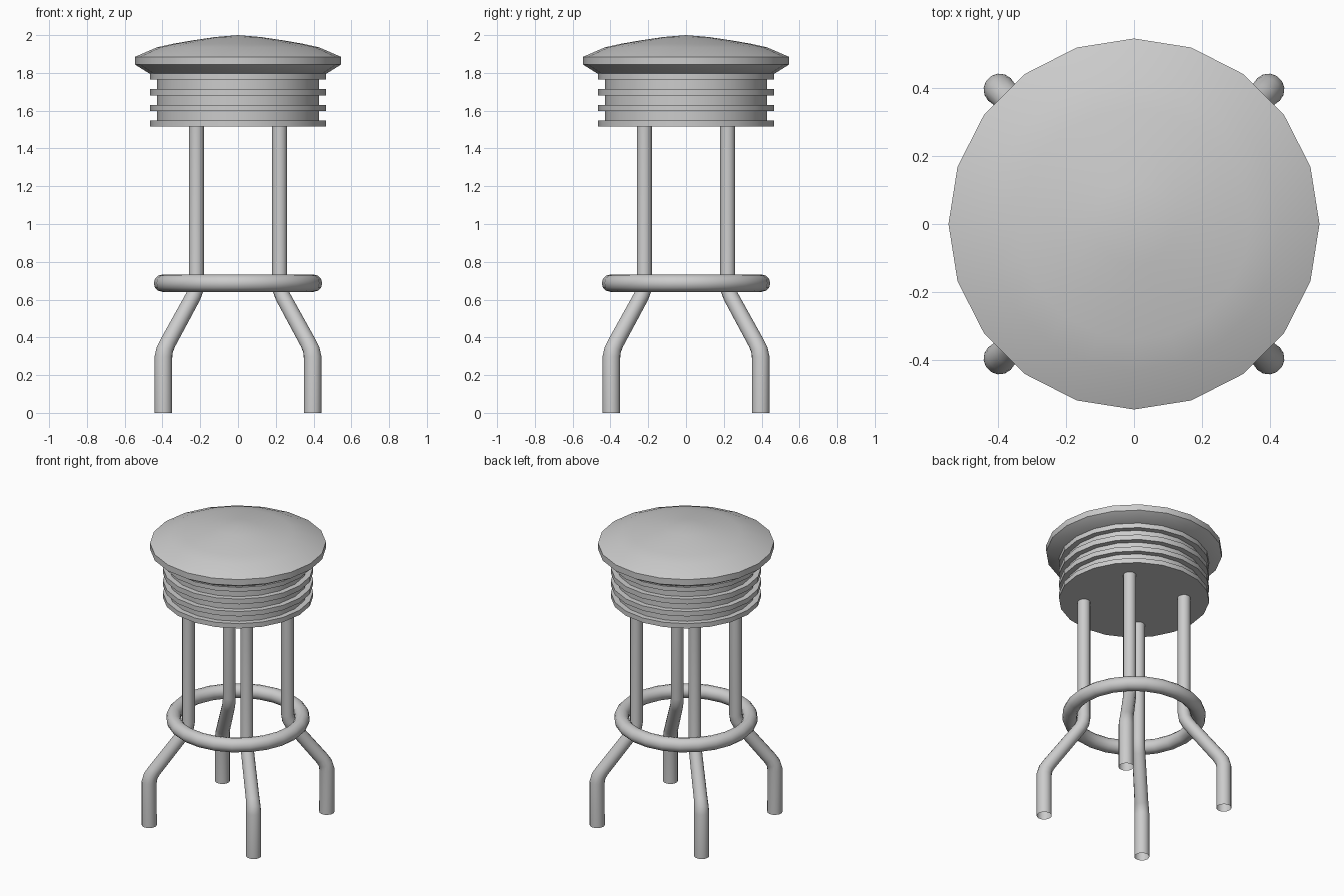
import bpy, bmesh, math
from mathutils import Vector

if "Cube" in bpy.data.objects:
    bpy.data.objects.remove(bpy.data.objects["Cube"])


def finish(name, bm, angle=35):
    bmesh.ops.remove_doubles(bm, verts=bm.verts, dist=1e-5)
    bmesh.ops.recalc_face_normals(bm, faces=bm.faces)
    mesh = bpy.data.meshes.new(name)
    bm.to_mesh(mesh)
    bm.free()
    ob = bpy.data.objects.new(name, mesh)
    bpy.context.collection.objects.link(ob)
    bpy.ops.object.select_all(action='DESELECT')
    ob.select_set(True)
    bpy.context.view_layer.objects.active = ob
    bpy.ops.object.shade_smooth_by_angle(angle=math.radians(angle))
    return ob


def lathe(name, profile, sides):
    bm = bmesh.new()
    vs = [bm.verts.new((r, 0, z)) for r, z in profile]
    es = [bm.edges.new(p) for p in zip(vs, vs[1:])]
    bmesh.ops.spin(bm, geom=vs + es, cent=(0, 0, 0), axis=(0, 0, 1),
                   angle=math.tau, steps=sides, use_merge=False)
    return finish(name, bm)


def tube(name, path, side, sides=14):
    # path: (point, radius) pairs lying in the plane perpendicular to side
    bm = bmesh.new()
    rings = []
    for i, (p, r) in enumerate(path):
        a = (p - path[i - 1][0]).normalized() if i else Vector()
        b = (path[i + 1][0] - p).normalized() if i + 1 < len(path) else Vector()
        n = (a + b).normalized().cross(side)
        rings.append([bm.verts.new(p + r * (side * math.cos(t) + n * math.sin(t)))
                      for t in (math.tau * k / sides for k in range(sides))])
    for lo, hi in zip(rings, rings[1:]):
        for k in range(sides):
            j = (k + 1) % sides
            bm.faces.new((lo[k], lo[j], hi[j], hi[k]))
    return finish(name, bm)


# Domed cushion with a bevelled rim
lathe("seat_cushion", [(0, 2.0), (0.12, 1.99), (0.24, 1.972), (0.34, 1.955),
                       (0.43, 1.935), (0.545, 1.885), (0.545, 1.844),
                       (0.47, 1.797), (0, 1.797)], 20)

# Ribbed drum below the cushion
drum = [(0, 1.797)]
tops = [(1.797, 1.765), (1.715, 1.68), (1.63, 1.597), (1.547, 1.515)]
for i, (top, bottom) in enumerate(tops):
    if i:
        drum.append((0.43, top))
    drum += [(0.466, top), (0.466, bottom)]
    if i < 3:
        drum.append((0.43, bottom))
drum.append((0, 1.515))
lathe("ribbed_drum", drum, 20)

# Foot ring
lathe("foot_ring", [(0.40 + 0.046 * math.cos(math.tau * k / 12),
                     0.687 + 0.046 * math.sin(math.tau * k / 12))
                    for k in range(13)], 24)

# Four bent tubular legs, open at the foot
leg = [(0.395, 0, 0.047), (0.395, 0.295, 0.047), (0.388, 0.335, 0.045),
       (0.372, 0.37, 0.043), (0.238, 0.615, 0.041), (0.225, 0.65, 0.041),
       (0.22, 0.69, 0.04), (0.22, 1.52, 0.04)]
for name, sx, sy in (("front_left_leg", -1, -1), ("front_right_leg", 1, -1),
                     ("back_left_leg", -1, 1), ("back_right_leg", 1, 1)):
    tube(name, [(Vector((sx * d, sy * d, z)), r) for d, z, r in leg],
         Vector((-sy, sx, 0)).normalized())
